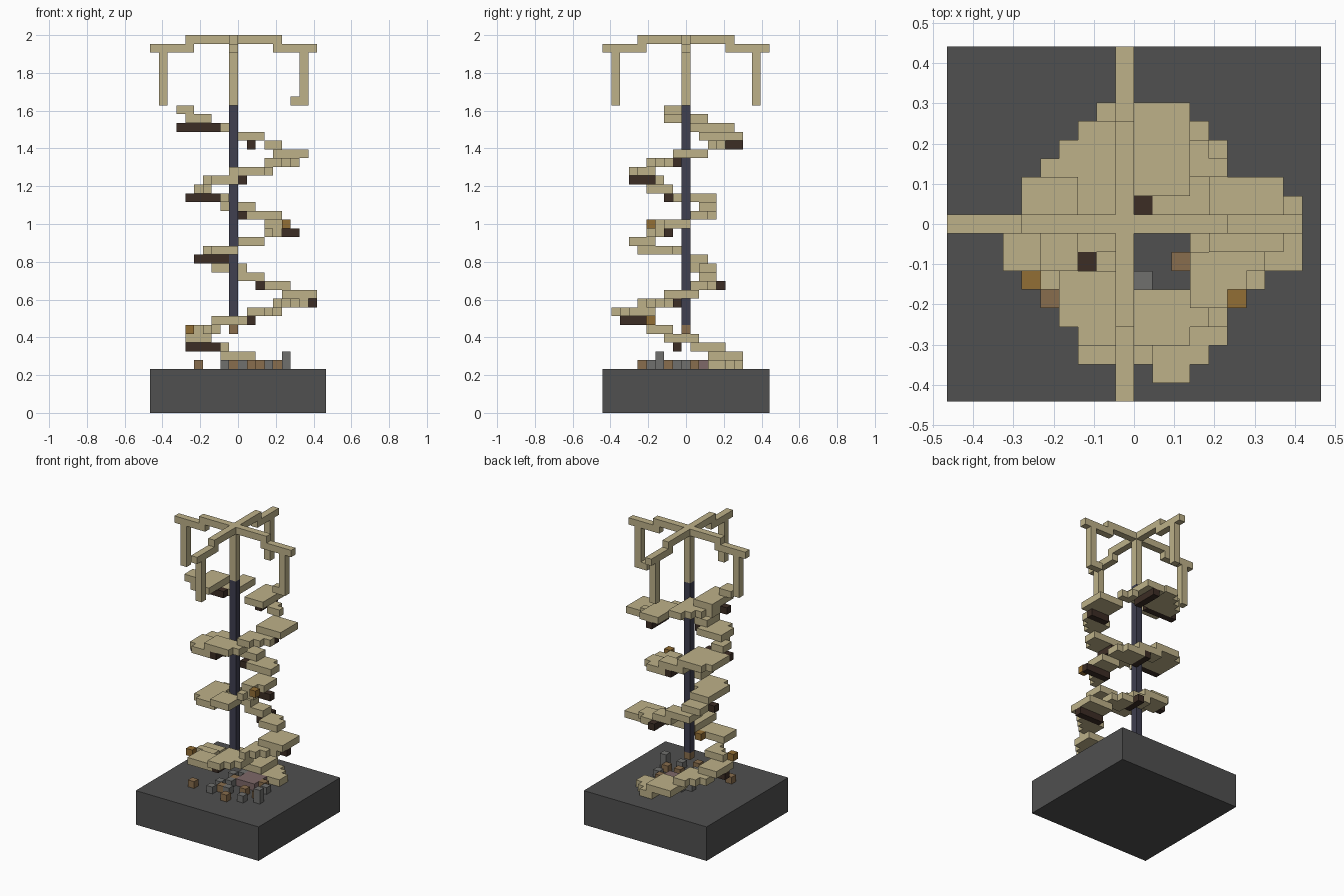
import bpy, bmesh, math

old = bpy.data.objects.get("Cube")
if old:
    bpy.data.objects.remove(old, do_unlink=True)

V = 2 / 43  # edge length of one block


def material(name, r, g, b):
    m = bpy.data.materials.new(name)
    m.use_nodes = True
    m.diffuse_color = (r, g, b, 1)
    bsdf = next(n for n in m.node_tree.nodes if n.type == 'BSDF_PRINCIPLED')
    bsdf.inputs["Base Color"].default_value = (r, g, b, 1)
    bsdf.inputs["Roughness"].default_value = 1
    return m


TAN = material("pale_wood", .51, .44, .25)
DARK = material("dark_wood", .045, .026, .018)
POLE = material("navy_stone", .05, .05, .08)
BASE = material("charcoal", .08, .08, .08)
LAMP = material("amber", .29, .156, .035)
EARTH = material("brown_earth", .25, .155, .075)
PINK = material("dusty_pink", .21, .14, .14)
GREY = material("grey_stone", .16, .16, .155)


def span(a, b):
    return range(a, b + 1)


def block(x0, x1, y0, y1, z0, z1):
    return {(x, y, z) for x in span(x0, x1) for y in span(y0, y1) for z in span(z0, z1)}


def build(name, cells, mat):
    """Skin a set of grid cells, keeping only the outer faces."""
    cells = set(cells)
    bm = bmesh.new()
    for c in cells:
        for axis in range(3):
            u, w = (axis + 1) % 3, (axis + 2) % 3
            for side in (0, 1):
                n = list(c)
                n[axis] += 2 * side - 1
                if tuple(n) in cells:
                    continue
                corners = []
                for du, dw in ((0, 0), (1, 0), (1, 1), (0, 1)):
                    p = list(c)
                    p[axis] += side
                    p[u] += du
                    p[w] += dw
                    corners.append(bm.verts.new((p[0] * V, (p[1] - .5) * V, p[2] * V)))
                bm.faces.new(corners if side else corners[::-1])
    bmesh.ops.remove_doubles(bm, verts=bm.verts, dist=V / 100)
    bmesh.ops.dissolve_limit(bm, angle_limit=math.radians(1),
                             verts=bm.verts, edges=bm.edges)
    me = bpy.data.meshes.new(name)
    bm.to_mesh(me)
    bm.free()
    me.materials.append(mat)
    ob = bpy.data.objects.new(name, me)
    bpy.context.collection.objects.link(ob)
    return ob


# Plinth and central pole
build("plinth", block(-10, 9, -9, 9, 0, 4), BASE)
plinth = bpy.data.objects["plinth"]
plinth.scale.y = 1  # grid already gives the right depth
build("pole", block(-1, -1, 0, 0, 10, 34), POLE)
build("pole_foot", block(-1, -1, 0, 0, 9, 9), EARTH)

# Spiral steps, one per layer, given as x and y ranges
STEPS = [
    (1, 4, 3, 6), (-2, 1, 3, 6), (-5, -2, 1, 4), (-6, -4, -2, 1), (-5, -3, -4, -2),
    (-3, 0, -7, -5), (1, 4, -8, -4), (4, 7, -7, -2), (5, 8, -2, 1), (3, 5, 1, 3),
    (0, 2, 2, 3), (-3, 0, 1, 3), (-4, -2, 1, 2), (-4, -1, -5, 0), (0, 2, -6, -4),
    (3, 5, -5, -3), (3, 5, -3, 0), (1, 4, 1, 3), (-2, 1, 2, 3), (-6, -2, -1, 3),
    (-5, -4, -5, -2), (-4, -1, -6, -3), (-1, 3, -6, -4), (3, 6, -4, -2), (4, 7, -1, 2),
    (3, 5, 3, 5), (0, 2, 2, 6), (-6, -2, 1, 5), (-6, -4, -2, 2), (-7, -6, -2, -1),
]
for layer, (x0, x1, y0, y1) in enumerate(STEPS, start=5):
    reach = max(abs(x0 + .5), abs(x1 + .5), abs(y0), abs(y1)) + 2.5
    # round the step towards a ring around the pole
    cells = {c for c in block(x0, x1, y0, y1, layer, layer)
             if abs(c[0] + .5) + abs(c[1]) <= reach
             and math.hypot(c[0] + .5, c[1]) > 1.2}
    build(f"step_{layer}", cells, TAN)

# Dark beams under the step edges: layer, then x and y ranges
BEAMS = [
    (7, -6, -3, -1, -1), (10, 1, 1, -7, -5), (12, 5, 8, -1, -1), (14, 2, 2, 2, 4),
    (17, -5, -2, 0, 0), (20, 3, 6, -2, -2), (22, 0, 0, 1, 3), (24, -6, -3, -2, -2),
    (26, 0, 0, -6, -4), (28, 4, 6, -1, -1), (30, 1, 1, 3, 6), (32, -7, -3, 0, 0),
]
for layer, x0, x1, y0, y1 in BEAMS:
    build(f"beam_{layer}", block(x0, x1, y0, y1, layer, layer), DARK)

# Lamps on the stair
build("lamps", {(5, -4, 21), (-6, -3, 9), (0, -4, 10)}, LAMP)

# Crown: crossed arms with hanging legs
crown = block(-1, -1, 0, 0, 35, 42)
crown |= block(-6, 4, 0, 0, 42, 42) | block(-1, -1, -5, 5, 42, 42)
crown |= block(-10, -6, 0, 0, 41, 41) | block(4, 8, 0, 0, 41, 41)
for x in (-9, 7):
    crown |= block(x, x, 0, 0, 35, 40)
crown.add((6, 0, 35))
for s in (-1, 1):
    ends = sorted((5 * s, 9 * s))
    crown |= block(-1, -1, *ends, 41, 41) | block(-1, -1, 8 * s, 8 * s, 35, 40)
build("crown", crown, TAN)

# Rubble on the plinth
build("pink_slab", block(0, 2, 0, 2, 5, 5), PINK)
build("grey_rubble", {(x, y, 5) for x, y in (
    (-2, -2), (-2, -4), (0, -3), (5, -3), (3, -4), (-1, 2), (-2, 1), (-1, -1), (4, 0))}
    | {(5, -3, 6)}, GREY)
build("brown_rubble", {(x, y, 5) for x, y in (
    (-5, -4), (-1, -3), (2, -2), (1, -5), (4, -2), (3, 1), (-1, 0))}, EARTH)
